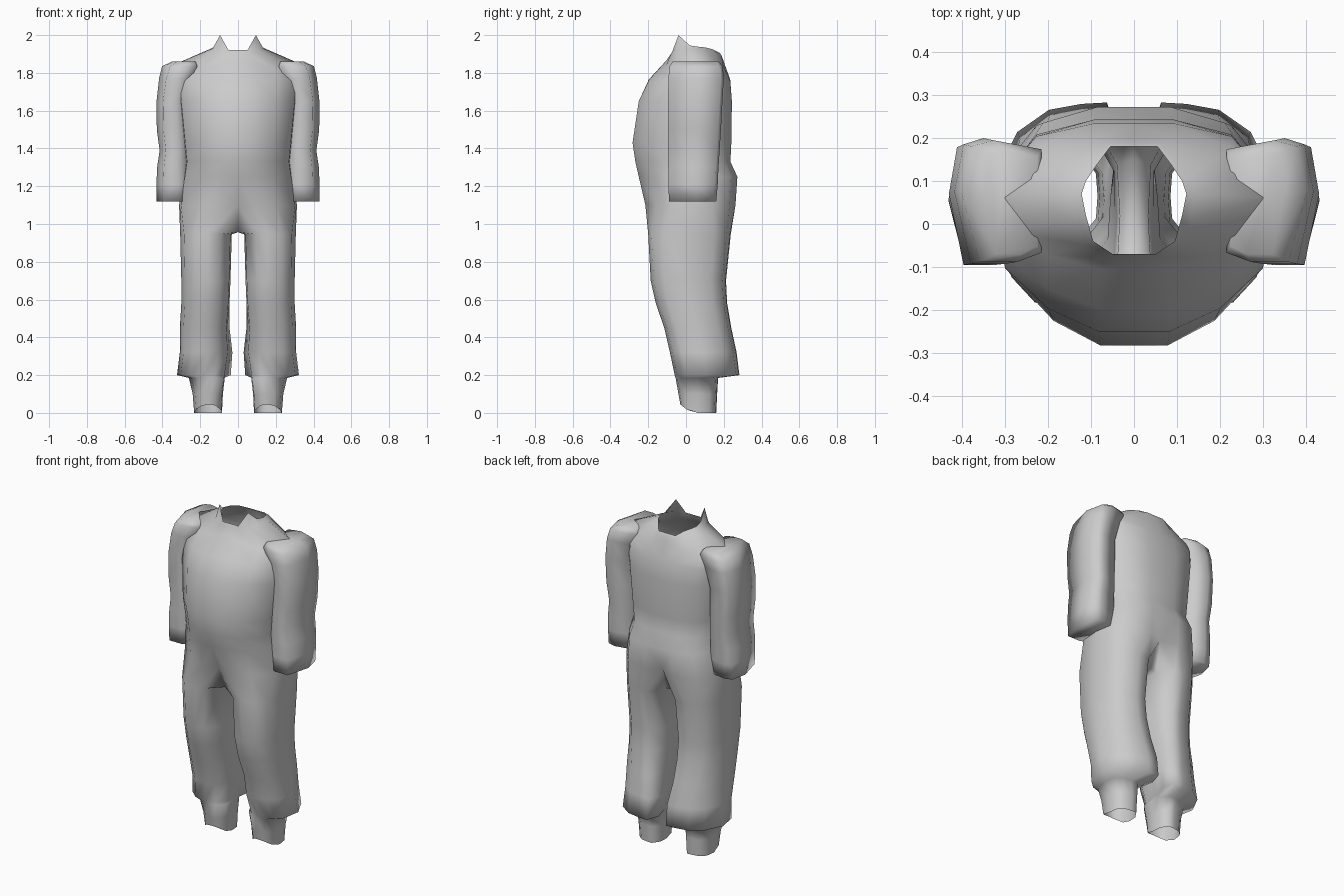
import bpy, bmesh

old = bpy.data.objects.get("Cube")
if old:
    bpy.data.objects.remove(old, do_unlink=True)

grey = bpy.data.materials.new("cloth grey")
grey.use_nodes = True
COLOUR = (0.6, 0.6, 0.6, 1)
grey.diffuse_color = COLOUR
grey.node_tree.nodes["Principled BSDF"].inputs["Base Color"].default_value = COLOUR

# Unit sections: half torso (front to back), whole leg, whole sleeve
TORSO = [(0, -1), (.27, -1), (.65, -.78), (.97, -.4), (1, .1),
         (.95, .5), (.73, .86), (.3, 1), (0, 1)]
LEG = [(-.55, -.93), (-.1, -1), (.45, -.92), (.85, -.65), (1, 0), (.88, .6),
       (.45, .9), (-.1, .98), (-.55, 1), (-.95, .55), (-1, 0), (-.95, -.55)]
SLEEVE = [(1, .15), (.75, .9), (.2, 1), (-1, .85), (-1, 0), (-1, -.85), (-.4, -1), (.55, -1)]


def ring(bm, section, z, x0, x1, y0, y1, dip=0, front=0, skew=0):
    """Scaled section; dip lowers corners, front lifts the toe, skew turns the back inward."""
    verts = []
    for u, v in section:
        x = (x0 + x1) / 2 + (x1 - x0) / 2 * u - skew * max(0, v)
        y = (y0 + y1) / 2 + (y1 - y0) / 2 * v
        verts.append(bm.verts.new((x, y, z - dip * abs(u * v) + front * max(0, -v) ** 2)))
    return verts


def bridge(bm, a, b, closed=True):
    n = len(a)
    for i in range(n if closed else n - 1):
        j = (i + 1) % n
        bm.faces.new((a[i], a[j], b[j], b[i]))


def finish(bm, name):
    bmesh.ops.recalc_face_normals(bm, faces=bm.faces)
    mesh = bpy.data.meshes.new(name)
    bm.to_mesh(mesh)
    bm.free()
    mesh.materials.append(grey)
    mesh.shade_smooth()
    obj = bpy.data.objects.new(name, mesh)
    bpy.context.collection.objects.link(obj)
    mod = obj.modifiers.new("mirror", 'MIRROR')
    mod.merge_threshold = 0.0005


# Jacket and trousers: one half, mirrored
bm = bmesh.new()

# Collar edge with a raised point, then its base
collar = [(0, -.07, 1.92), (.05, -.07, 1.92), (.095, -.04, 2.0),
          (.112, .02, 1.945), (.122, .07, 1.938), (.112, .1, 1.935),
          (.085, .14, 1.925), (.055, .18, 1.905), (0, .18, 1.905)]
base = [(0, -.08, 1.9), (.06, -.08, 1.9), (.115, -.05, 1.915),
        (.135, .01, 1.928), (.14, .07, 1.93), (.13, .11, 1.925),
        (.1, .15, 1.915), (.06, .188, 1.892), (0, .188, 1.892)]
previous = [bm.verts.new(co) for co in collar]
row = [bm.verts.new(co) for co in base]
bridge(bm, previous, row, closed=False)
previous = row

# Torso: height, half width, front, back, corner dip
torso = [(1.865, .31, -.105, .198, .09), (1.765, .312, -.197, .234, .02),
         (1.65, .31, -.25, .243, 0), (1.43, .288, -.283, .24, 0),
         (1.33, .278, -.268, .235, 0), (1.25, .29, -.25, .272, 0),
         (1.10, .312, -.215, .262, 0)]
for z, w, y0, y1, dip in torso:
    row = ring(bm, TORSO, z, -w, w, y0, y1, dip=dip)
    bridge(bm, previous, row, closed=False)
    previous = row

# Crotch arch, with a soft crease above it, closes the half into a leg section
previous[0].co.y += .03
previous[-1].co.y -= .04
previous += [bm.verts.new((0, y, .957)) for y in (.15, .02, -.125)]

# Leg, cuff and boot: height, inner, outer, front, back, toe lift, skew
leg = [(.945, .033, .306, -.2, .237, 0, 0), (.7, .04, .3, -.187, .212, 0, 0),
       (.58, .045, .3, -.16, .218, 0, .01), (.45, .055, .308, -.115, .24, 0, .03),
       (.32, .048, .308, -.085, .268, 0, .045), (.2, .065, .323, -.06, .283, 0, .06),
       (.185, .07, .26, -.055, .17, 0, 0), (.1, .08, .24, -.04, .165, 0, 0),
       (0, .085, .232, -.03, .16, .045, 0)]
for z, x0, x1, y0, y1, toe, skew in leg:
    row = ring(bm, LEG, z, x0, x1, y0, y1, front=toe, skew=skew)
    bridge(bm, previous, row)
    previous = row
finish(bm, "jacket_and_trousers")

# Sleeves, capped at the shoulder and the hem
bm = bmesh.new()
sleeve = [(1.86, .225, .35, -.07, .175), (1.835, .215, .402, -.088, .195),
          (1.77, .25, .418, -.093, .2), (1.65, .28, .431, -.095, .193),
          (1.5, .275, .43, -.095, .185), (1.39, .27, .415, -.094, .178),
          (1.3, .27, .428, -.094, .172), (1.21, .267, .432, -.093, .168),
          (1.12, .265, .432, -.09, .16)]
previous = None
for size in sleeve:
    row = ring(bm, SLEEVE, *size)
    if previous:
        bridge(bm, previous, row)
    else:
        bm.faces.new(row)
    previous = row
bm.faces.new(previous)
finish(bm, "sleeves")
